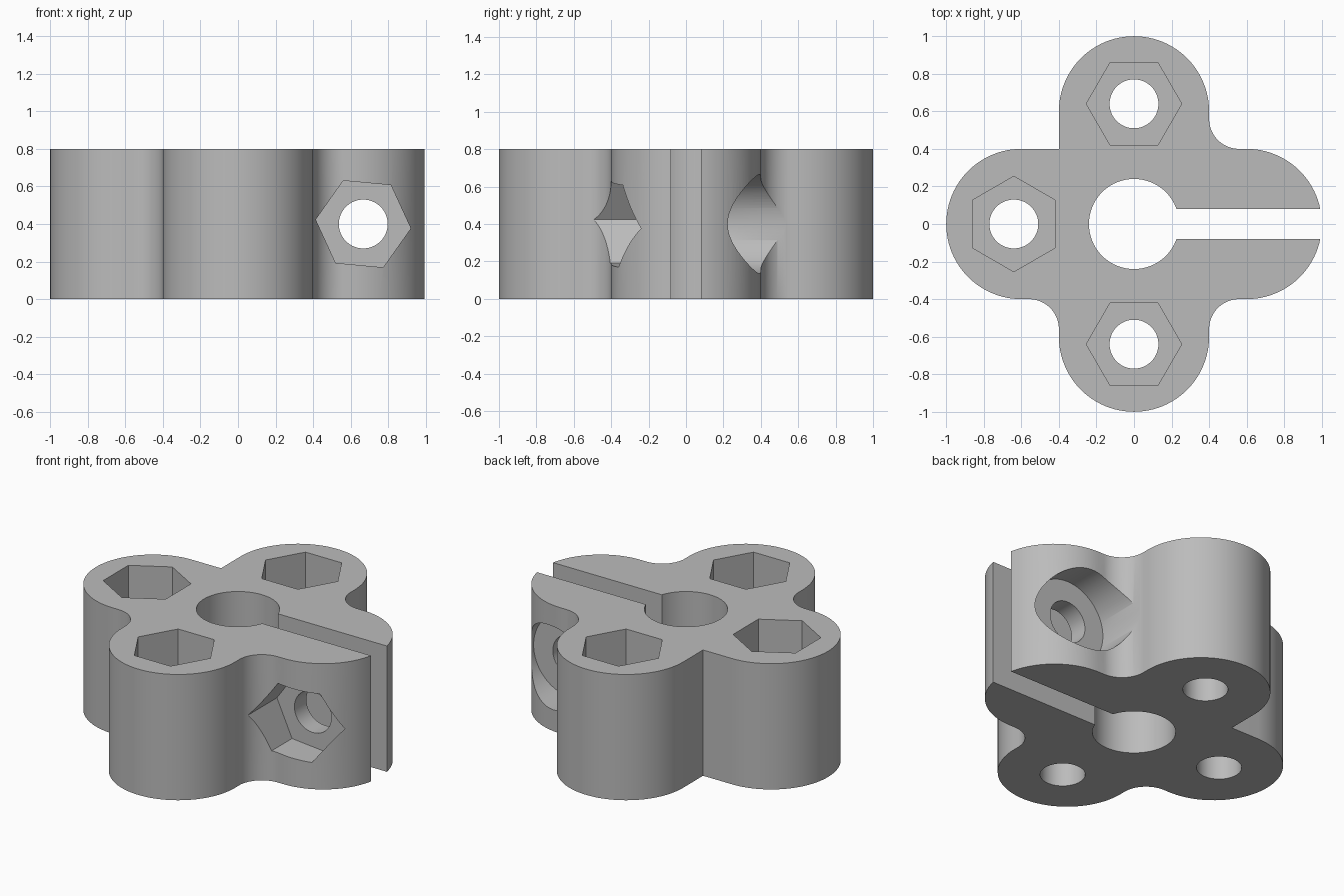
import bpy
import bmesh
from math import radians, cos, sin
from mathutils import Matrix, Vector

cube = bpy.data.objects.get("Cube")
if cube:
    bpy.data.objects.remove(cube, do_unlink=True)

HEIGHT = 0.8
LOBE_R, LOBE_AT = 0.4, 0.6
FILLET = 0.16
HOLE_R, NUT_R, HEAD_R = 0.13, 0.254, 0.265
BOLT_AT = 0.64
CLAMP_X = 0.667

grey = bpy.data.materials.new("grey plastic")
grey.use_nodes = True
colour = (0.5, 0.5, 0.5, 1)
grey.diffuse_color = colour
grey.node_tree.nodes["Principled BSDF"].inputs["Base Color"].default_value = colour


def arc(cx, cy, r, start, end, steps):
    angles = [radians(start + (end - start) * i / steps) for i in range(steps + 1)]
    return [Vector((cx + r * cos(a), cy + r * sin(a), 0)) for a in angles]


def polygon(r, sides, turn=0):
    return arc(0, 0, r, turn, turn + 360, sides)[:-1]


def prism(name, points, low, high, matrix=Matrix()):
    """Extrude a closed outline between two heights."""
    bm = bmesh.new()
    base = bm.faces.new([bm.verts.new((p.x, p.y, low)) for p in points])
    top = bmesh.ops.extrude_face_region(bm, geom=[base])["geom"]
    bmesh.ops.translate(bm, vec=(0, 0, high - low),
                        verts=[v for v in top if isinstance(v, bmesh.types.BMVert)])
    bmesh.ops.recalc_face_normals(bm, faces=bm.faces)
    bm.transform(matrix)
    mesh = bpy.data.meshes.new(name)
    bm.to_mesh(mesh)
    bm.free()
    mesh.materials.append(grey)
    obj = bpy.data.objects.new(name, mesh)
    bpy.context.collection.objects.link(obj)
    return obj


# Four-lobed outline: three filleted inner corners and one sharp one
outline = []
for k in range(4):
    turn = Matrix.Rotation(radians(90 * k), 3, 'Z')
    c = LOBE_R + FILLET
    part = arc(LOBE_AT, 0, LOBE_R, -90, 90, 48)
    if k == 1:
        part.append(Vector((LOBE_R, LOBE_R, 0)))
    else:
        part += arc(c, c, FILLET, -90, -180, 20)
    outline += [turn @ p for p in part]
body = prism("clamp_body", outline, 0, HEIGHT)

# Central bore and clamping slot
cutters = [prism("centre_bore", polygon(0.24, 96), -0.1, HEIGHT + 0.1)]
slot = [Vector((x, y, 0)) for x, y in ((0, -0.08), (1.1, -0.08), (1.1, 0.08), (0, 0.08))]
cutters.append(prism("clamp_slot", slot, -0.1, HEIGHT + 0.1))

# Vertical bolt holes with hexagonal nut pockets in the top
for angle in (90, 180, 270):
    place = Matrix.Rotation(radians(angle), 4, 'Z') @ Matrix.Translation((BOLT_AT, 0, 0))
    cutters.append(prism("bolt_hole", polygon(HOLE_R, 64), -0.1, HEIGHT + 0.1, place))
    cutters.append(prism("nut_pocket", polygon(NUT_R, 6, 30), HEIGHT / 2, HEIGHT + 0.1, place))

# Cross bolt hole: nut pocket at the front, round head recess at the back
cross = Matrix.Translation((CLAMP_X, 0, HEIGHT / 2)) @ Matrix.Rotation(radians(90), 4, 'X')
cutters.append(prism("cross_hole", polygon(HOLE_R, 64), -1, 1, cross))
cutters.append(prism("cross_nut_pocket", polygon(NUT_R, 6, -5.3), 0.2, 1, cross))
cutters.append(prism("head_recess", polygon(HEAD_R, 96), -1, -0.2, cross))

# Cut everything out, then remove the cutters
bpy.ops.object.select_all(action='DESELECT')
bpy.context.view_layer.objects.active = body
body.select_set(True)
for cutter in cutters:
    mod = body.modifiers.new(cutter.name, 'BOOLEAN')
    mod.operation = 'DIFFERENCE'
    mod.solver = 'EXACT'
    mod.object = cutter
    bpy.ops.object.modifier_apply(modifier=mod.name)
    bpy.data.objects.remove(cutter, do_unlink=True)

bpy.ops.object.shade_smooth_by_angle(angle=radians(30))
